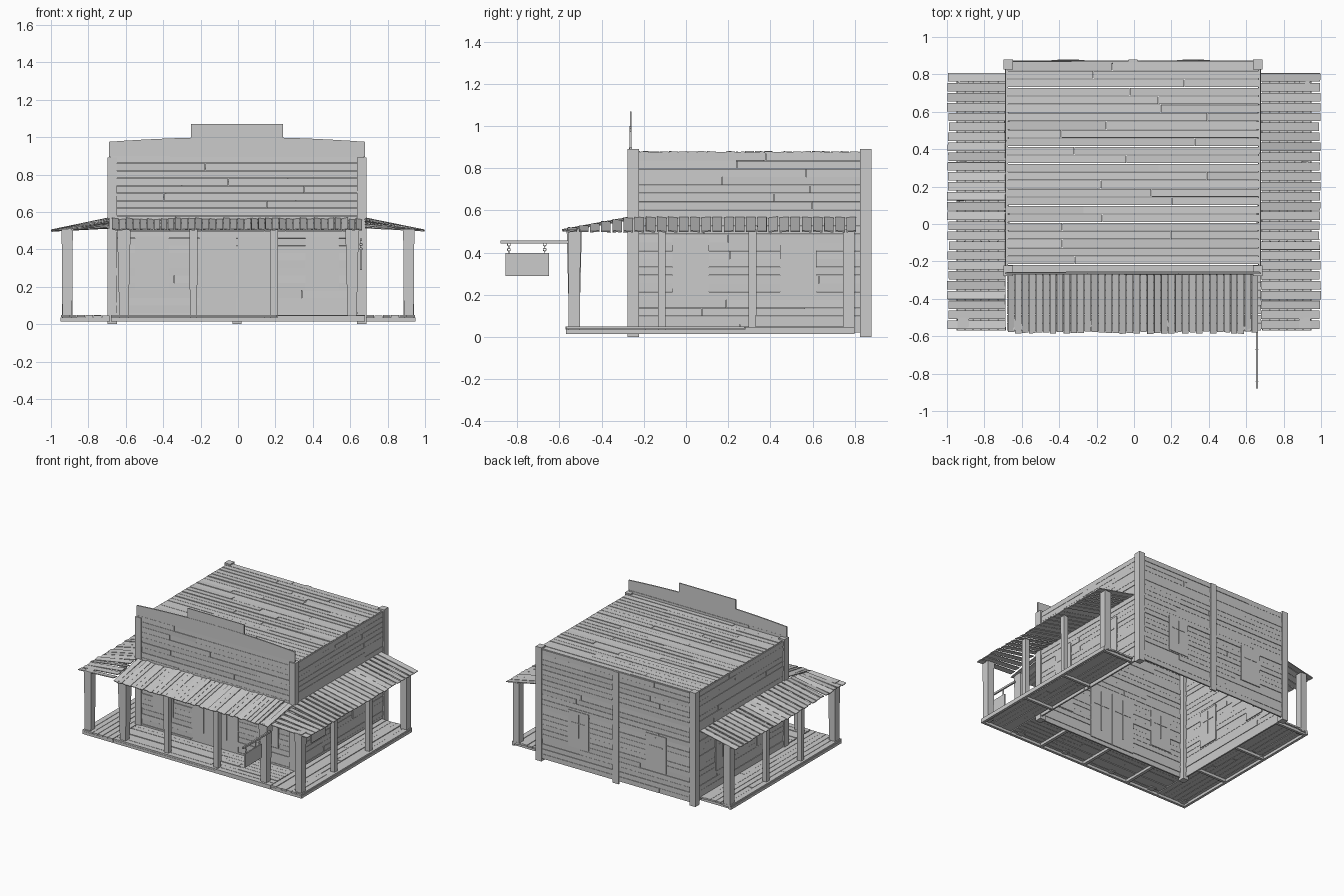
import bpy, bmesh, math, random
from mathutils import Vector, Matrix

random.seed(4)
cube = bpy.data.objects.get("Cube")
if cube:
    bpy.data.objects.remove(cube)

CX = -0.005                       # building centre line
FRONT, BACK, HALF = -0.262, 0.865, 0.676
EAVE, ROOF = 0.505, 0.875


def finish(bm, name):
    mesh = bpy.data.meshes.new(name)
    bmesh.ops.recalc_face_normals(bm, faces=bm.faces)
    bm.to_mesh(mesh)
    bm.free()
    obj = bpy.data.objects.new(name, mesh)
    bpy.context.collection.objects.link(obj)
    return obj


def box(bm, lo, hi):
    lo, hi = Vector(lo), Vector(hi)
    m = Matrix.Translation((lo + hi) / 2) @ Matrix.Diagonal((*(hi - lo), 1))
    return bmesh.ops.create_cube(bm, size=1, matrix=m)["verts"]


def plank(bm, p, q, width, thick, roll=0.0):
    """Board running from p to q, rolled about its own length."""
    p, q = Vector(p), Vector(q)
    d = q - p
    m = (Matrix.Translation((p + q) / 2)
         @ d.to_track_quat('X', 'Z').to_matrix().to_4x4()
         @ Matrix.Rotation(roll, 4, 'X')
         @ Matrix.Diagonal((d.length, width, thick, 1)))
    bmesh.ops.create_cube(bm, size=1, matrix=m)


def pieces(a, b):
    """Split a run into two boards at a random joint."""
    cut = a + (b - a) * random.uniform(0.2, 0.8)
    return [(a, cut - 0.002), (cut, b)]


def siding(name, axis, at, a, b, top):
    bm = bmesh.new()
    rows, base = 22, 0.02
    h = (top - base) / rows
    for i in range(rows):
        z = base + (i + 0.5) * h
        for s, e in pieces(a, b):
            f = at + random.uniform(-0.002, 0.002)
            ends = [(s, f, z), (e, f, z)] if axis == 'x' else [(f, s, z), (f, e, z)]
            plank(bm, *ends, 0.012, h - 0.0015, random.uniform(-0.03, 0.03))
    finish(bm, name)


# Plank walls
siding("front_wall", 'x', FRONT, CX - HALF, CX + HALF, 0.9)
siding("back_wall", 'x', BACK, CX - HALF, CX + HALF, ROOF)
siding("left_wall", 'y', CX + HALF, FRONT, BACK, ROOF)
siding("right_wall", 'y', CX - HALF, FRONT, BACK, ROOF)

# Corner trims and middle back batten
bm = bmesh.new()
for x in (CX - 0.667, CX + 0.667):
    for y in (-0.25, 0.853):
        box(bm, (x - 0.025, y - 0.027, 0), (x + 0.025, y + 0.027, 0.89))
box(bm, (-0.03, BACK, 0), (0.02, 0.88, ROOF))
finish(bm, "wall_trims")

# Flat main roof of long boards
bm = bmesh.new()
rows = 25
pitch = (BACK - FRONT) / rows
for i in range(rows):
    y = FRONT + (i + 0.5) * pitch
    for a, b in pieces(CX - HALF, CX + HALF):
        z = ROOF + random.uniform(-0.002, 0.002)
        plank(bm, (a, y, z), (b, y, z), pitch - 0.004, 0.008,
              random.uniform(-0.06, 0.06))
finish(bm, "main_roof")

# Curved fascia and crest board of the false front
bm = bmesh.new()
steps = 16
pts = [(CX - 0.685, 0.895), (CX + 0.685, 0.895)]
for i in range(steps + 1):
    t = 1 - 2 * i / steps
    pts.append((CX + 0.685 * t, 1.0 - 0.025 * t * t))
face = bm.faces.new([bm.verts.new((x, -0.268, z)) for x, z in pts])
ext = bmesh.ops.extrude_face_region(bm, geom=[face])["geom"]
bmesh.ops.translate(bm, vec=(0, 0.01, 0),
                    verts=[v for v in ext if isinstance(v, bmesh.types.BMVert)])
finish(bm, "curved_fascia")
bm = bmesh.new()
box(bm, (-0.25, -0.266, 0.98), (0.24, -0.258, 1.07))
finish(bm, "crest_board")

# Front porch roof
bm = bmesh.new()
count = 36
for i in range(count):
    x = CX - 0.67 + 1.34 * (i + 0.5) / count
    plank(bm, (x, FRONT, 0.562 + random.uniform(-0.004, 0.004)),
          (x, -0.575 - random.uniform(0, 0.012), EAVE), 0.034, 0.006,
          random.uniform(-0.2, 0.2))
finish(bm, "front_porch_roof")

# Side porch roofs, flattening toward the front corners
for side, name in ((1, "left"), (-1, "right")):
    bm = bmesh.new()
    count = 26
    for i in range(count):
        y = -0.565 + 1.375 * (i + 0.5) / count
        t = max(0, min(1, (FRONT - y) / 0.31))
        plank(bm, (CX + side * 0.683, y, 0.565 - 0.055 * t),
              (side * (0.999 - random.uniform(0, 0.01)), y, 0.5),
              0.045, 0.006, random.uniform(-0.15, 0.15))
    finish(bm, name + "_porch_roof")

# Porch decks with edge beams and joists
bm = bmesh.new()
for i in range(7):
    y = -0.55 + i * 0.044
    for a, b in pieces(-0.68, 0.68):
        z = 0.042 + random.uniform(-0.002, 0.002)
        plank(bm, (a, y, z), (b, y, z), 0.041, 0.012)
box(bm, (-0.68, -0.57, 0.015), (0.68, -0.55, 0.036))
for x in (-0.4, 0.0, 0.4):
    box(bm, (x - 0.012, -0.55, 0.015), (x + 0.012, -0.27, 0.036))
finish(bm, "front_deck")
for side, name in ((1, "left"), (-1, "right")):
    bm = bmesh.new()
    for i in range(6):
        x = side * (0.707 + i * 0.044)
        for a, b in pieces(-0.57, 0.8):
            z = 0.042 + random.uniform(-0.002, 0.002)
            plank(bm, (x, a, z), (x, b, z), 0.041, 0.012)
    ex = sorted((side * 0.93, side * 0.95))
    box(bm, (ex[0], -0.57, 0.015), (ex[1], 0.8, 0.036))
    jx = sorted((side * 0.685, side * 0.93))
    for y in (-0.56, -0.1, 0.32, 0.78):
        box(bm, (jx[0], y - 0.01, 0.015), (jx[1], y + 0.01, 0.036))
    finish(bm, name + "_deck")


# Porch posts, the corner ones wider at the top
def post(bm, x, y, foot, head):
    for v in box(bm, (x - foot, y - foot, 0.03), (x + foot, y + foot, 0.51)):
        if v.co.z > 0.2:
            v.co.x = x + (v.co.x - x) * head / foot
            v.co.y = y + (v.co.y - y) * head / foot


bm = bmesh.new()
for side in (1, -1):
    post(bm, side * 0.61, -0.53, 0.024, 0.036)
    post(bm, side * 0.913, -0.53, 0.026, 0.03)
    for y in (-0.115, 0.315):
        post(bm, side * 0.913, y, 0.018, 0.019)
    post(bm, side * 0.913, 0.772, 0.027, 0.027)
for x in (-0.238, 0.193):
    post(bm, x, -0.53, 0.019, 0.022)
finish(bm, "porch_posts")


# Windows and doors: a slab through the wall with thin muntins
def opening(bm, axis, at, a, b, z0, z1):
    def slab(a, b, z0, z1, t):
        if axis == 'x':
            box(bm, (a, at - t, z0), (b, at + t, z1))
        else:
            box(bm, (at - t, a, z0), (at + t, b, z1))
    mid, bar = (a + b) / 2, z0 + (z1 - z0) * 0.68
    slab(a, b, z0, z1, 0.012)
    slab(mid - 0.003, mid + 0.003, z0 + 0.08, z1 - 0.02, 0.015)
    slab(a + 0.03, b - 0.03, bar - 0.003, bar + 0.003, 0.015)


bm = bmesh.new()
opening(bm, 'x', FRONT, -0.55, -0.37, 0.185, 0.47)
opening(bm, 'x', FRONT, 0.36, 0.54, 0.185, 0.47)
for a in (-0.44, 0.23):
    opening(bm, 'x', BACK, a, a + 0.175, 0.185, 0.47)
for side in (1, -1):
    for a in (-0.065, 0.445):
        opening(bm, 'y', CX + side * HALF, a, a + 0.175, 0.185, 0.47)
finish(bm, "windows")
bm = bmesh.new()
opening(bm, 'x', FRONT, -0.205, -0.008, 0.05, 0.47)
opening(bm, 'x', FRONT, -0.004, 0.19, 0.05, 0.47)
finish(bm, "double_doors")

# Hanging board on a bracket bar
SX = 0.657
bm = bmesh.new()
box(bm, (SX - 0.006, -0.88, 0.444), (SX + 0.006, -0.54, 0.458))
finish(bm, "sign_bar")
bm = bmesh.new()
box(bm, (SX - 0.005, -0.855, 0.29), (SX + 0.005, -0.65, 0.398))
finish(bm, "hanging_board")
for y in (-0.84, -0.67):
    for i in range(4):
        bpy.ops.mesh.primitive_torus_add(
            major_segments=10, minor_segments=5, major_radius=0.007, minor_radius=0.002,
            location=(SX, y, 0.402 + i * 0.012),
            rotation=(math.pi / 2, 0, math.pi / 2 * (i % 2)))
        bpy.context.object.name = "chain_link"
